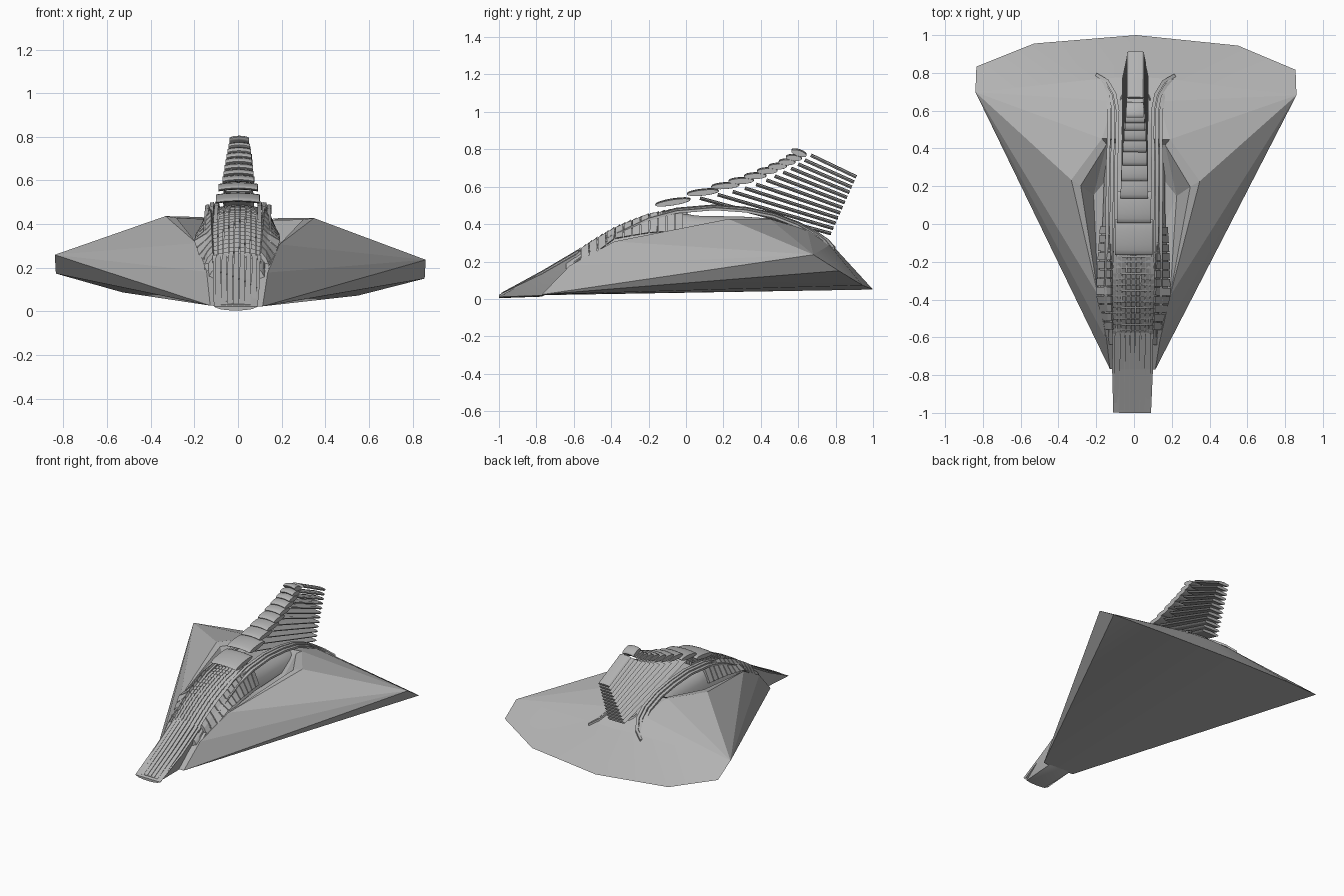
import bpy, bmesh, math
from mathutils import Vector

if "Cube" in bpy.data.objects:
    bpy.data.objects.remove(bpy.data.objects["Cube"])


def material(name, v):
    m = bpy.data.materials.new(name)
    m.diffuse_color = (v, v, v, 1)
    m.use_nodes = True
    m.node_tree.nodes["Principled BSDF"].inputs["Base Color"].default_value = m.diffuse_color
    return m


GREY = material("hull grey", 0.45)


def finish(name, bm, smooth=None, tilt=0.0):
    bmesh.ops.recalc_face_normals(bm, faces=bm.faces)
    me = bpy.data.meshes.new(name)
    bm.to_mesh(me)
    bm.free()
    me.materials.append(GREY)
    ob = bpy.data.objects.new(name, me)
    bpy.context.collection.objects.link(ob)
    ob.rotation_euler = (0, tilt, -0.01)   # the craft sits very slightly askew
    if smooth:
        bpy.ops.object.select_all(action='DESELECT')
        ob.select_set(True)
        bpy.context.view_layer.objects.active = ob
        bpy.ops.object.shade_smooth_by_angle(angle=math.radians(smooth))
    return ob


def loft(bm, sections, closed=True):
    """Skin a list of equal-length point rings; cap closed ones."""
    rings = [[bm.verts.new(p) for p in s] for s in sections]
    n = len(rings[0])
    for a, b in zip(rings, rings[1:]):
        for i in range(n if closed else n - 1):
            j = (i + 1) % n
            bm.faces.new((a[i], a[j], b[j], b[i]))
    if closed:
        bm.faces.new(rings[0])
        bm.faces.new(rings[-1])


def interp(path, y):
    for (y0, *a), (y1, *b) in zip(path, path[1:]):
        if y <= y1:
            t = (y - y0) / (y1 - y0)
            return [p + (q - p) * t for p, q in zip(a, b)]
    return list(path[-1][1:])


# ---- Faceted delta hull, right half described and mirrored
P = {
    'nose': (0.12, -0.77, 0.025), 'nose0': (0, -0.77, 0.02),
    'cheek': (0.14, -0.62, 0.18), 'brow': (0.19, -0.38, 0.31),
    'peak': (0.34, 0.23, 0.432), 'rear': (0.18, 0.45, 0.43),
    'neck': (0.12, 0.65, 0.37), 'collar': (0.17, 0.77, 0.29),
    'collar0': (0, 0.78, 0.29), 'neck0': (0, 0.65, 0.36),
    'tip': (0.85, 0.69, 0.248), 'tip_low': (0.845, 0.825, 0.162),
    'stern': (0.54, 0.95, 0.08), 'stern0': (0, 1.0, 0.05),
    'rim': (0.29, 0.2, 0.425), 'rim_rear': (0.155, 0.42, 0.42),
    'pit': (0.22, 0.15, 0.32), 'pit_a': (0, -0.38, 0.29), 'pit_b': (0, 0.42, 0.34),
    'rear0': (0, 0.45, 0.41),
}
FLAT = ["nose tip cheek", "cheek tip brow", "brow tip peak", "peak tip rear", "rear tip neck",
        "neck tip collar", "nose tip_low tip", "neck collar collar0 neck0", "rear neck neck0 rear0",
        "brow peak rim", "peak rear rim_rear rim", "brow rim pit", "rim rim_rear pit",
        "brow pit pit_a", "pit pit_b pit_a", "pit rim_rear pit_b", "rim_rear rear rear0 pit_b",
        "nose cheek brow pit_a nose0"]
ROUND = ["collar tip tip_low", "collar tip_low stern", "collar stern stern0 collar0",
         "nose stern tip_low", "nose stern0 stern", "nose nose0 stern0"]
bm = bmesh.new()
for side in (1, -1):
    for rows, soft in ((FLAT, False), (ROUND, True)):
        for row in rows:
            vs = [bm.verts.new((side * P[k][0], P[k][1], P[k][2])) for k in row.split()]
            bm.faces.new(vs).smooth = soft
bmesh.ops.remove_doubles(bm, verts=bm.verts, dist=1e-4)
bmesh.ops.recalc_face_normals(bm, faces=bm.faces)
for e in bm.edges:
    if len(e.link_faces) == 2 and e.calc_face_angle() > math.radians(35):
        e.smooth = False
finish("delta_hull", bm, tilt=0.0135)

# ---- Curved back: y, crown height, half width of crown, half width of foot, foot height
BACK = [(-0.64, 0.205, 0.10, 0.125, 0.12), (-0.5, 0.30, 0.105, 0.155, 0.2),
        (-0.38, 0.37, 0.11, 0.185, 0.29), (-0.2, 0.445, 0.115, 0.18, 0.32),
        (-0.05, 0.465, 0.115, 0.17, 0.33), (0.05, 0.445, 0.11, 0.165, 0.33),
        (0.3, 0.44, 0.105, 0.16, 0.34), (0.45, 0.43, 0.10, 0.15, 0.36),
        (0.6, 0.385, 0.09, 0.13, 0.34), (0.72, 0.32, 0.09, 0.13, 0.28)]
bm = bmesh.new()
sections = []
for y, z, w, f, g in BACK:
    half = [(f, g), ((w + f) / 2 + 0.015, z * 0.45 + g * 0.55), (w + 0.012, z - 0.02), (w * 0.7, z)]
    sections.append([(x, y, h) for x, h in half] + [(-x, y, h) for x, h in reversed(half)])
loft(bm, sections)
finish("back_shell", bm, 35)

# ---- Rows of scale tiles over the front of the back
CREST = [(-0.62, 0.235), (-0.5, 0.315), (-0.4, 0.375), (-0.3, 0.42), (-0.2, 0.455),
         (-0.1, 0.477), (0.0, 0.487), (0.15, 0.49)]
bm = bmesh.new()
ROWS, COLS = 20, 9
for r in range(ROWS):
    y0 = -0.59 + r * 0.03
    y1 = y0 + 0.026
    z0, z1 = interp(CREST, y0)[0], interp(CREST, y1)[0]
    w = 0.112 - 0.02 * max(0, r - 14) / 5
    for c in range(COLS):
        xa = -w + 2 * w * (c + 0.06) / COLS
        xb = -w + 2 * w * (c + 0.94) / COLS
        ring = lambda y, z, d: [(x, y, z - d - 1.6 * x * x) for x in (xa, xb)]
        lo, hi = ring(y0, z0, 0.022), ring(y0, z0, 0.004)
        lo2, hi2 = ring(y1, z1, 0.022), ring(y1, z1, -0.003)
        loft(bm, [lo + hi[::-1], lo2 + hi2[::-1]])
finish("scale_tiles", bm)

# ---- Side plates beside the scales
bm = bmesh.new()
for side in (1, -1):
    for r in range(12):
        y0 = -0.56 + r * 0.046
        secs = []
        for y in (y0, y0 + 0.04):
            z, w, f, g = interp(BACK, y)
            secs.append([(side * (w + 0.008), y, z + 0.012), (side * (w + 0.03), y, z - 0.012),
                         (side * (f + 0.012), y, g + 0.035), (side * (f - 0.02), y, g + 0.03),
                         (side * (w - 0.01), y, z - 0.03)])
        loft(bm, secs)
finish("side_plates", bm)

# ---- Lengthwise-panelled snout ramp
bm = bmesh.new()
RAMP = [(-1.0, 0.022, 0.004, 0.1), (-0.77, 0.145, 0.012, 0.108), (-0.56, 0.265, 0.14, 0.108)]
secs = []
for y, top, bot, w in RAMP:
    s = []
    for i in range(9):
        x = w * (1 - i / 4)
        s.append((x, y, top - 0.012 * (x / w) ** 2 * (y > -0.99)))
    for i in range(1, 8):
        x = w * (i / 4 - 1)
        s.append((x, y, bot + 0.012 * (x / w) ** 2))
    secs.append(s)
loft(bm, secs)
finish("snout_ramp", bm, 30)

bm = bmesh.new()
for i in range(7):
    xa, xb = -0.096 + i * 0.0277, -0.096 + i * 0.0277 + 0.024
    secs = []
    for y, z in ((-0.985, 0.03), (-0.77, 0.147), (-0.575, 0.262)):
        d = 0.010 * ((xa + xb) / 0.2) ** 2
        secs.append([(xa, y, z - d - 0.006), (xb, y, z - d - 0.006),
                     (xb, y, z - d + 0.004), (xa, y, z - d + 0.004)])
    loft(bm, secs)
finish("snout_strips", bm)

# ---- Thin arched bands that bridge from the scales to the flared tower collar
ARCH = [(-0.6, 0.115, 0.2), (-0.4, 0.125, 0.352), (-0.2, 0.122, 0.445), (-0.05, 0.12, 0.485),
        (0.15, 0.12, 0.502), (0.32, 0.12, 0.49), (0.47, 0.115, 0.46), (0.6, 0.115, 0.41),
        (0.68, 0.13, 0.365), (0.74, 0.165, 0.315), (0.77, 0.22, 0.275)]
bm = bmesh.new()
for side in (1, -1):
    for off, w, drop in ((-0.022, 0.009, 0), (0.0, 0.009, 0.004), (0.022, 0.009, 0.014)):
        secs = []
        for k, (y, x, z) in enumerate(ARCH):
            a, b = ARCH[max(k - 1, 0)], ARCH[min(k + 1, len(ARCH) - 1)]
            t = Vector((b[1] - a[1], b[0] - a[0], 0)).normalized()
            n = Vector((t.y, -t.x, 0))            # sideways direction of the band
            ring = []
            for s, h in ((-w, -0.012), (w, -0.014), (w, 0), (-w, 0.003)):
                p = Vector((x, y, z - drop + h)) + n * (off + s)
                ring.append((side * p.x, p.y, p.z))
            secs.append(ring)
        loft(bm, secs)
finish("arched_bands", bm, 30)

# ---- Collar skirt closing the tower foot
bm = bmesh.new()
secs = []
for rad, z in ((0.075, 0.375), (0.095, 0.335), (0.13, 0.3), (0.2, 0.262)):
    secs.append([(rad * math.cos(a), 0.655 + rad * 0.75 * math.sin(a), z - 0.03 * math.sin(a))
                 for a in [math.pi * i / 12 for i in range(13)]])
loft(bm, secs, closed=False)
finish("tower_collar", bm, 40)

# ---- Floating crest plates with oval profiles: y, z, length, half width, pitch in degrees
DISCS = [(-0.07, 0.523, 0.19, 0.10, 9), (0.09, 0.575, 0.17, 0.09, 6), (0.21, 0.61, 0.15, 0.072, 4),
         (0.295, 0.637, 0.135, 0.068, 2), (0.37, 0.663, 0.12, 0.065, 2), (0.435, 0.69, 0.11, 0.061, 2),
         (0.49, 0.714, 0.1, 0.058, 2), (0.54, 0.737, 0.09, 0.054, 0), (0.577, 0.76, 0.085, 0.05, -5),
         (0.604, 0.786, 0.085, 0.045, -18)]
bm = bmesh.new()
for y, z, length, w, pitch in DISCS:
    c, s = math.cos(math.radians(pitch)), math.sin(math.radians(pitch))
    secs = []
    for k in (-1, -0.6, 0, 0.6, 1):
        ring = []
        for i in range(16):
            a = 2 * math.pi * i / 16
            u, v = length / 2 * math.cos(a), 0.015 * math.sin(a)
            ring.append((w * k, y + u * c - v * s, z + u * s + v * c - 0.008 * k * k))
        secs.append(ring)
    loft(bm, secs)
finish("crest_plates", bm, 40)

# ---- Fan of raked slats forming the tail tower
STARTS = [(0.668, 0.768), (0.635, 0.742), (0.6, 0.72), (0.562, 0.698), (0.52, 0.677), (0.475, 0.656),
          (0.43, 0.635), (0.375, 0.612), (0.315, 0.592), (0.25, 0.573), (0.17, 0.557), (0.075, 0.538)]
bm = bmesh.new()
for i, (y, z) in enumerate(STARTS):
    t = i / (len(STARTS) - 1)
    a = Vector((0, y, z))
    b = Vector((0, 0.91 - 0.135 * t, 0.652 - 0.303 * t))
    d = (b - a).normalized()
    up = Vector((0, -d.z, d.y))
    w = 0.045 + 0.025 * t
    secs = []
    for p in (a, b):
        ring = []
        for x, h in ((-1, 0), (-0.8, 0.007), (0, 0.01), (0.8, 0.007),
                     (1, 0), (0.8, -0.009), (0, -0.009), (-0.8, -0.009)):
            q = p + up * h
            ring.append((x * w, q.y, q.z))
        secs.append(ring)
    loft(bm, secs)
finish("tail_slats", bm, 30)
